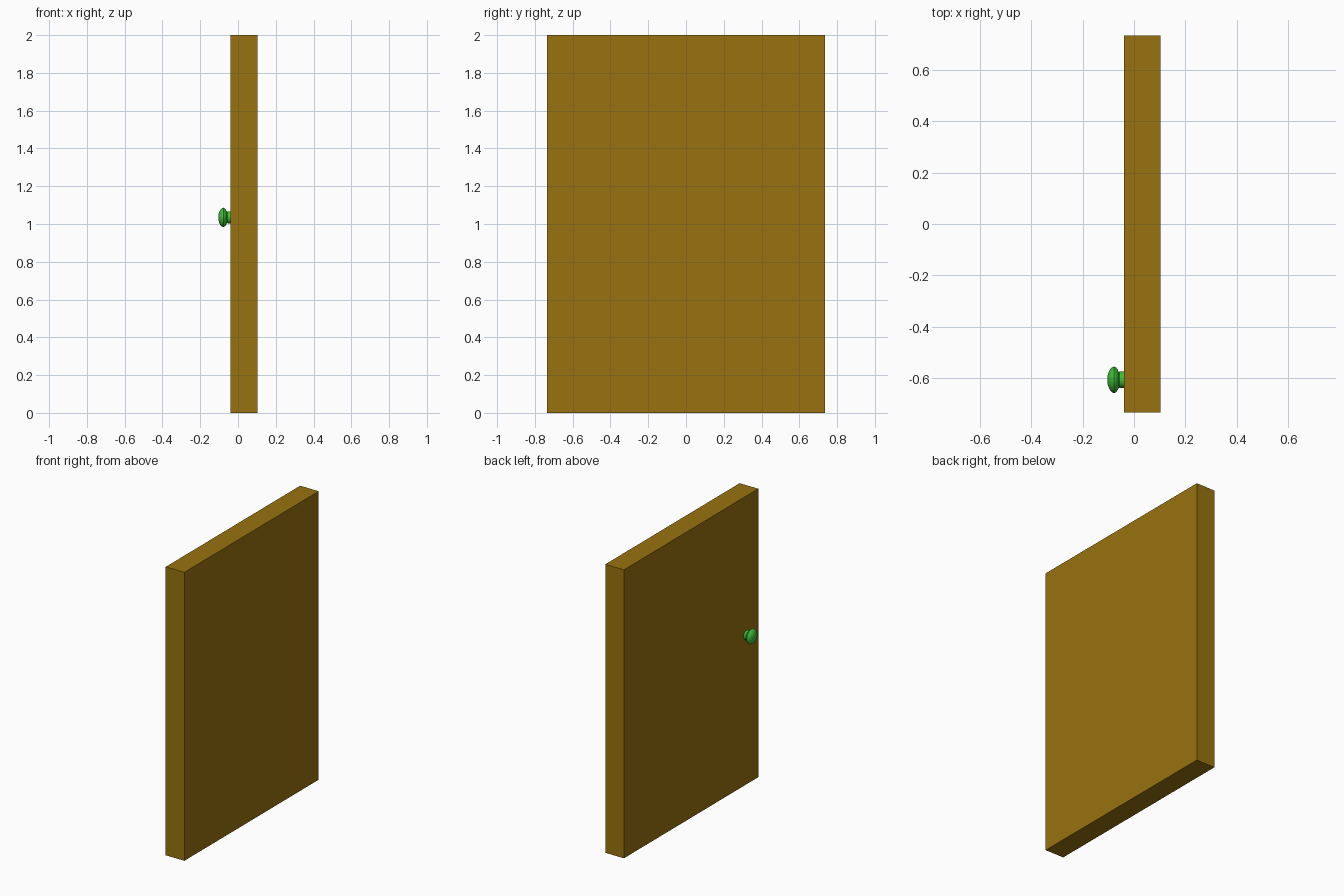
import bpy, bmesh
from math import pi
from mathutils import Matrix, Vector

if "Cube" in bpy.data.objects:
    bpy.data.objects.remove(bpy.data.objects["Cube"])


def add_object(name, bm, color):
    mesh = bpy.data.meshes.new(name)
    bmesh.ops.recalc_face_normals(bm, faces=bm.faces)
    bm.to_mesh(mesh)
    bm.free()
    obj = bpy.data.objects.new(name, mesh)
    bpy.context.collection.objects.link(obj)
    mat = bpy.data.materials.new(name + "_material")
    mat.diffuse_color = color
    mat.use_nodes = True
    mat.node_tree.nodes["Principled BSDF"].inputs["Base Color"].default_value = mat.diffuse_color
    mesh.materials.append(mat)
    return obj


# Door panel: a plain slab
BACK, FRONT, WIDTH, HEIGHT = -0.039, 0.104, 1.472, 2.0
bm = bmesh.new()
bmesh.ops.create_cube(bm, size=1, matrix=Matrix.Translation(((BACK + FRONT) / 2, 0, HEIGHT / 2))
                      @ Matrix.Diagonal((FRONT - BACK, WIDTH, HEIGHT, 1)))
add_object("door_panel", bm, (0.315, 0.17, 0.005, 1))

# Door knob: (x, radius) profile turned about the x axis
CENTRE = Vector((0, -0.608, 1.035))
profile = [(-0.038, 0.0), (-0.038, 0.032), (-0.056, 0.032), (-0.058, 0.029), (-0.060, 0.032),
           (-0.064, 0.041), (-0.070, 0.048), (-0.078, 0.052), (-0.086, 0.048),
           (-0.093, 0.041), (-0.099, 0.030), (-0.103, 0.016), (-0.104, 0.0)]
bm = bmesh.new()
verts = [bm.verts.new(CENTRE + Vector((x, 0, r))) for x, r in profile]
edges = [bm.edges.new(pair) for pair in zip(verts, verts[1:])]
bmesh.ops.spin(bm, geom=verts + edges, cent=CENTRE, axis=(1, 0, 0),
               angle=2 * pi, steps=32, use_duplicate=False)
bmesh.ops.remove_doubles(bm, verts=bm.verts, dist=0.0002)
knob = add_object("door_knob", bm, (0.05, 0.52, 0.04, 1))
bpy.context.view_layer.objects.active = knob
knob.select_set(True)
bpy.ops.object.shade_smooth_by_angle(angle=pi / 6)
